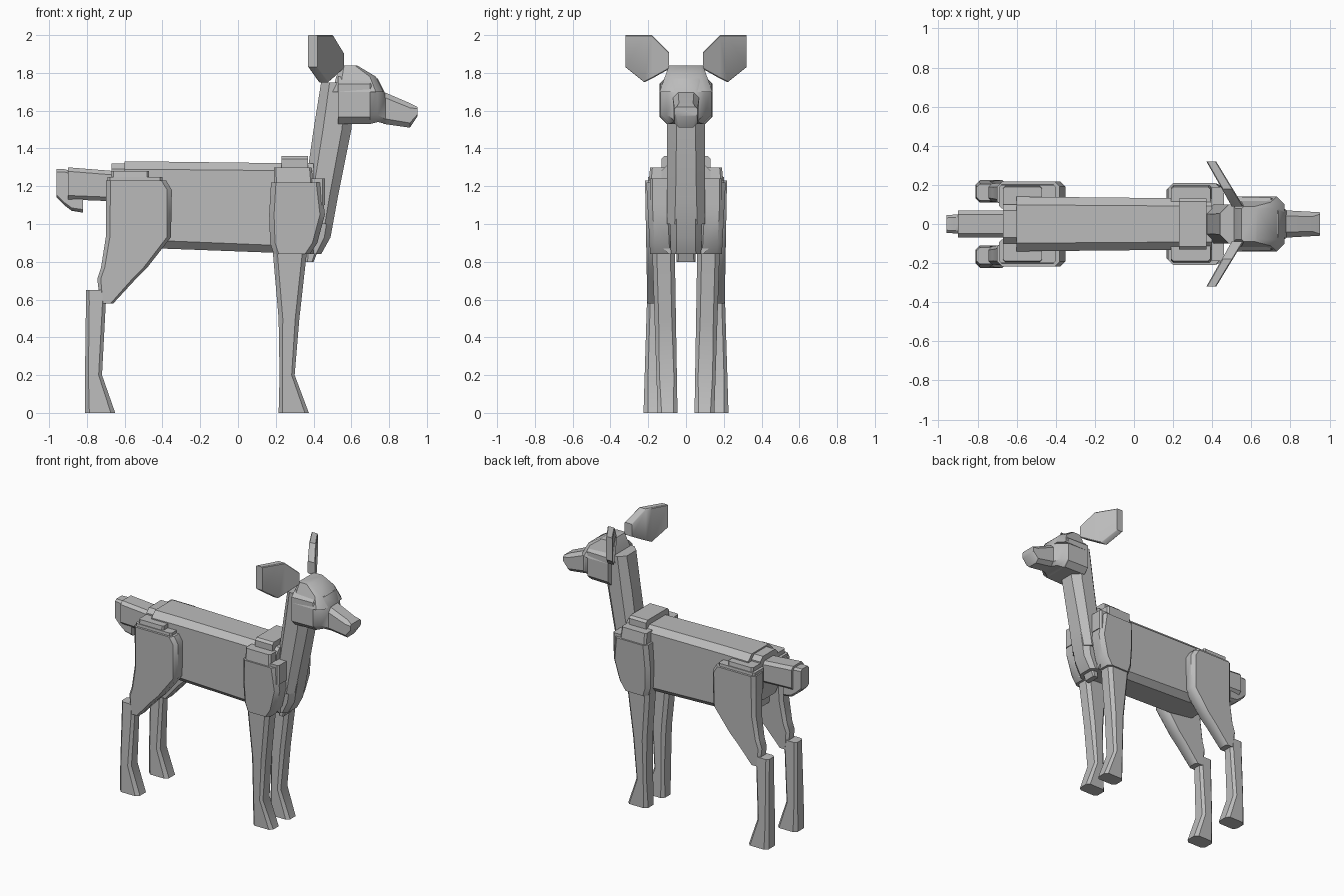
import bpy
import bmesh
import math
from mathutils import Vector

# Remove the default cube if present
cube = bpy.data.objects.get("Cube")
if cube:
    bpy.data.objects.remove(cube, do_unlink=True)

# Single grey coat colour
coat = bpy.data.materials.new("coat_grey")
coat.use_nodes = True
coat.diffuse_color = (0.5, 0.5, 0.5, 1)
coat.node_tree.nodes["Principled BSDF"].inputs["Base Color"].default_value = coat.diffuse_color

# For each lofting direction: the profile direction and the thickness direction
PROFILE_AXIS = {"x": "z", "y": "z", "z": "x"}
THICKNESS_AXIS = {"x": "y", "y": "x", "z": "y"}


def cut_rectangle(low, high, near, far, cut):
    """Yield the eight points of a rectangle with its corners cut off."""
    size = cut * min(high - low, far - near)
    yield low + size, near
    yield high - size, near
    yield high, near + size
    yield high, far - size
    yield high - size, far
    yield low + size, far
    yield low, far - size
    yield low, near + size


def loft(name, axis, profile, start, end, cut=0.2, mirrored=False):
    """Skin a profile of (position, low, high); thickness blends from start to end."""
    bm = bmesh.new()
    rings = []
    first, last = profile[0][0], profile[-1][0]
    for position, low, high in profile:
        blend = (position - first) / (last - first)
        near, far = Vector(start).lerp(Vector(end), blend)
        ring = []
        for along, across in cut_rectangle(low, high, near, far, cut):
            point = Vector()
            setattr(point, axis, position)
            setattr(point, PROFILE_AXIS[axis], along)
            setattr(point, THICKNESS_AXIS[axis], across)
            ring.append(bm.verts.new(point))
        rings.append(ring)
    for lower, upper in zip(rings, rings[1:]):
        for i, corner in enumerate(lower):
            bm.faces.new((lower[i - 1], corner, upper[i], upper[i - 1]))
    bm.faces.new(rings[0])
    bm.faces.new(rings[-1])
    bmesh.ops.recalc_face_normals(bm, faces=bm.faces)

    mesh = bpy.data.meshes.new(name)
    bm.to_mesh(mesh)
    bm.free()
    mesh.materials.append(coat)
    mesh.shade_smooth()
    mesh.set_sharp_from_angle(angle=math.radians(40))
    part = bpy.data.objects.new(name, mesh)
    bpy.context.collection.objects.link(part)
    if mirrored:
        mirror = part.modifiers.new("other_side", "MIRROR")
        mirror.use_axis = (False, True, False)
        mirror.use_mirror_merge = False


def centred(name, axis, profile, half_start, half_end, cut=0.2):
    """Loft a part that straddles the middle plane."""
    loft(name, axis, profile, (-half_start, half_start), (-half_end, half_end), cut)


def pair(name, axis, profile, start, end, cut=0.2):
    """Loft a part on one side and mirror it to the other."""
    loft(name, axis, profile, start, end, cut, mirrored=True)


# Trunk, rump and withers
centred("trunk", "x", [(-.6, .9, 1.33), (-.4, .87, 1.33), (.4, .84, 1.32)],
        half_start=.14, half_end=.13, cut=.15)
centred("rump", "x", [(-.67, 1, 1.32), (-.5, 1, 1.32)],
        half_start=.1, half_end=.1, cut=.15)
centred("withers", "x", [(.23, 1.2, 1.36), (.37, 1.2, 1.36)],
        half_start=.13, half_end=.13, cut=.1)

# Breast in front of the trunk, with a small tip under it
centred("breast", "z", [(.84, .3, .44), (.93, .3, .49), (1.15, .3, .53)],
        half_start=.08, half_end=.09)
centred("breast_tip", "z", [(.8, .36, .4), (.9, .36, .44)],
        half_start=.05, half_end=.05)

# Neck
centred("neck", "z", [(1, .34, .5), (1.15, .35, .53), (1.5, .4, .6), (1.75, .44, .62)],
        half_start=.1, half_end=.1, cut=.25)

# Skull, forehead, face and muzzle
centred("skull", "x", [(.53, 1.53, 1.78), (.7, 1.53, 1.78)],
        half_start=.14, half_end=.135, cut=.15)
centred("face", "x", [(.7, 1.53, 1.78), (.74, 1.54, 1.77), (.78, 1.53, 1.69)],
        half_start=.135, half_end=.07, cut=.18)
centred("forehead", "z", [(1.7, .5, .77), (1.78, .52, .73), (1.84, .55, .63)],
        half_start=.14, half_end=.09, cut=.15)
centred("muzzle", "x", [(.77, 1.53, 1.7), (.91, 1.51, 1.64), (.95, 1.57, 1.62)],
        half_start=.07, half_end=.06)

# Ears sweeping outward and back
pair("ears", "y", [(.09, 1.82, 1.91), (.18, 1.77, 2), (.22, 1.75, 2), (.32, 1.83, 2)],
     start=(.5, .56), end=(.37, .42), cut=.1)

# Tail with a drooping tip
centred("tail", "x", [(-.9, 1.13, 1.3), (-.65, 1.12, 1.28)],
        half_start=.07, half_end=.07, cut=.15)
centred("tail_tip", "x", [(-.96, 1.14, 1.29), (-.92, 1.1, 1.29), (-.88, 1.07, 1.28), (-.82, 1.06, 1.2)],
        half_start=.045, half_end=.055, cut=.15)

# Front legs: shoulder block, stepped top and shin with hoof
pair("shoulders", "z", [(.84, .19, .38), (.9, .17, .42), (1.05, .165, .46), (1.22, .175, .44)],
     start=(.06, .19), end=(.08, .21))
pair("shoulder_sides", "z", [(1.1, .19, .46), (1.24, .19, .46)],
     start=(.07, .19), end=(.07, .19), cut=.1)
pair("shoulder_tops", "z", [(1.2, .19, .4), (1.3, .19, .39)],
     start=(.07, .2), end=(.07, .19), cut=.1)
pair("front_legs", "z", [(0, .215, .375), (.2, .22, .3), (.5, .215, .325), (.9, .18, .37)],
     start=(.045, .15), end=(.06, .18))

# Hind legs: haunch, stepped top and shank with hoof
pair("haunches", "z", [(.58, -.73, -.66), (.71, -.745, -.54), (.77, -.725, -.48),
                       (.93, -.7, -.355), (1.18, -.7, -.35), (1.23, -.7, -.38)],
     start=(.12, .205), end=(.09, .217))
pair("haunch_sides", "z", [(1.1, -.69, -.4), (1.25, -.69, -.4)],
     start=(.08, .21), end=(.08, .2), cut=.1)
pair("haunch_tops", "z", [(1.2, -.67, -.47), (1.28, -.67, -.47)],
     start=(.08, .2), end=(.08, .19), cut=.1)
pair("hind_legs", "z", [(0, -.81, -.65), (.2, -.81, -.72), (.58, -.805, -.7), (.65, -.805, -.7)],
     start=(.11, .225), end=(.12, .205))
